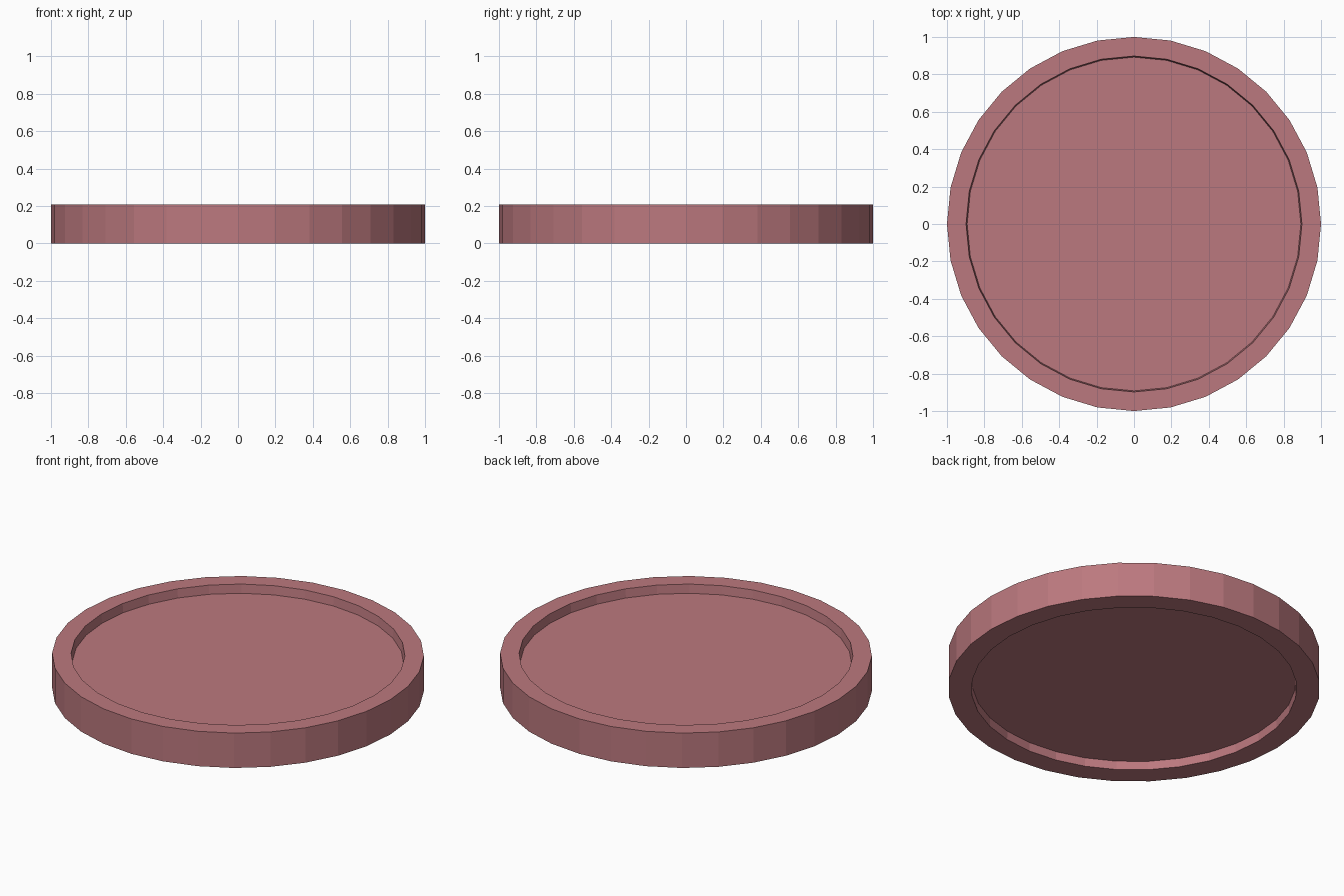
import bpy, bmesh
from math import cos, sin, tau

if "Cube" in bpy.data.objects:
    bpy.data.objects.remove(bpy.data.objects["Cube"])

SIDES = 32
# Profile (radius, z) from the underside floor, around the rim, to the top floor
PROFILE = [(0.872, 0.05), (0.875, 0.0), (1.0, 0.0),
           (1.0, 0.207), (0.898, 0.207), (0.892, 0.155)]

# Recessed round tray, turned from the profile
bm = bmesh.new()
rings = [[bm.verts.new((r * cos(tau * i / SIDES), r * sin(tau * i / SIDES), z))
          for i in range(SIDES)] for r, z in PROFILE]
for low, high in zip(rings, rings[1:]):
    for i in range(SIDES):
        j = (i + 1) % SIDES
        bm.faces.new((low[i], low[j], high[j], high[i]))

# Flat floors on both sides
bm.faces.new(rings[0][::-1])
bm.faces.new(rings[-1])
bmesh.ops.recalc_face_normals(bm, faces=bm.faces)

mesh = bpy.data.meshes.new("round_tray")
bm.to_mesh(mesh)
bm.free()
tray = bpy.data.objects.new("round_tray", mesh)
bpy.context.collection.objects.link(tray)

# Dusty rose colour
rose = bpy.data.materials.new("dusty_rose")
rose.diffuse_color = (0.50, 0.19, 0.21, 1)
rose.use_nodes = True
rose.node_tree.nodes["Principled BSDF"].inputs["Base Color"].default_value = rose.diffuse_color
mesh.materials.append(rose)
